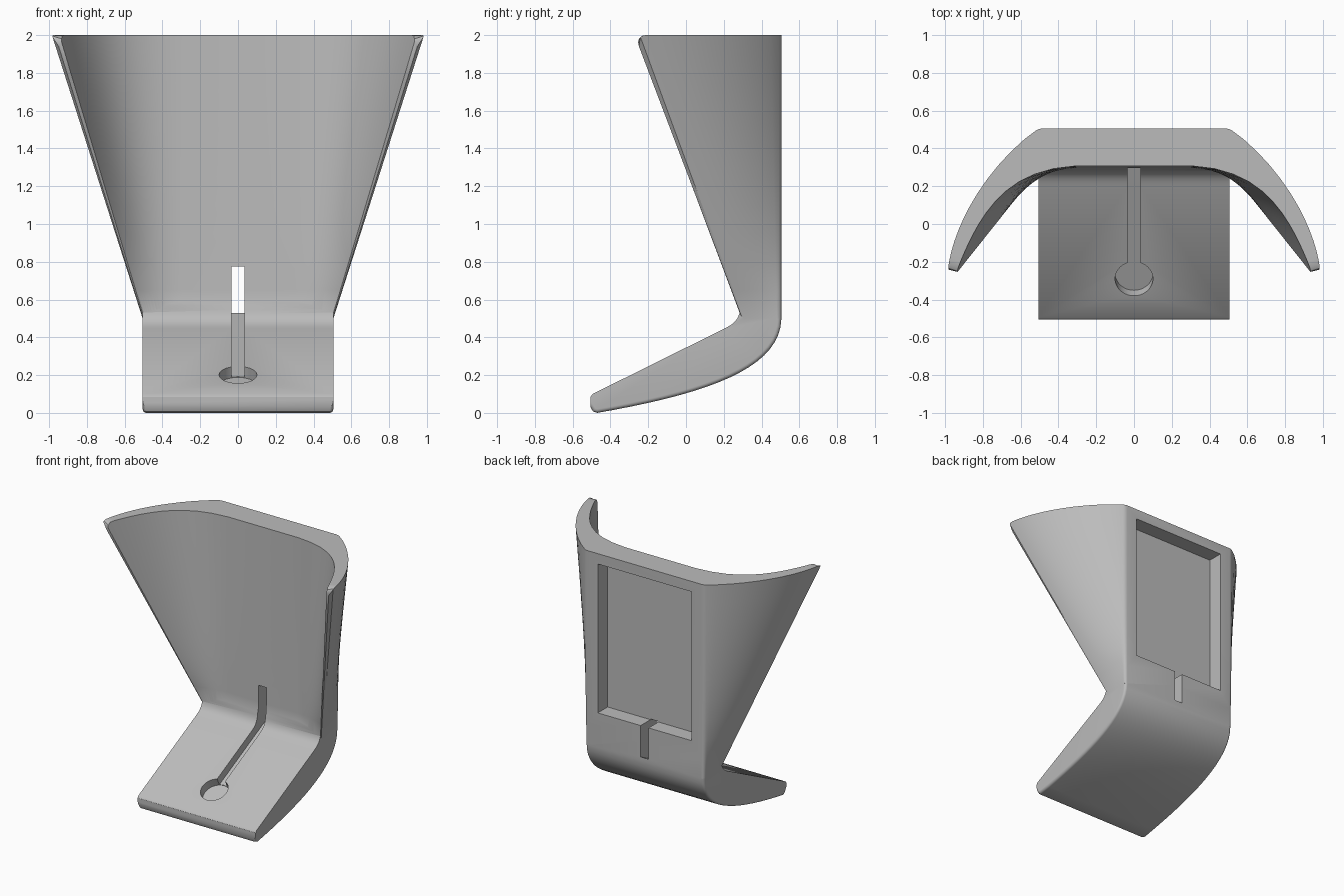
import bpy, bmesh, math
from mathutils import Vector

if "Cube" in bpy.data.objects:
    bpy.data.objects.remove(bpy.data.objects["Cube"])

HALF = 0.505          # half width of seat and flat back
BACK = 0.505          # y of the back face
SLOPE = 0.496         # rise of the seat top
N, ROWS = 14, 10      # wing columns and rows

grey = bpy.data.materials.new("light_grey")
grey.use_nodes = True
color = (0.5, 0.5, 0.5, 1)
grey.diffuse_color = color
grey.node_tree.nodes["Principled BSDF"].inputs["Base Color"].default_value = color


def bezier(a, b, c, d, t):
    a, b, c, d = map(Vector, (a, b, c, d))
    s = 1 - t
    return a * s**3 + b * (3 * s * s * t) + c * (3 * s * t * t) + d * t**3


def finish(bm, name):
    bmesh.ops.recalc_face_normals(bm, faces=bm.faces)
    mesh = bpy.data.meshes.new(name)
    bm.to_mesh(mesh)
    bm.free()
    mesh.materials.append(grey)
    obj = bpy.data.objects.new(name, mesh)
    bpy.context.collection.objects.link(obj)
    return obj


def prism(name, profile, half, round_count=0):
    """Extrude a (y, z) profile along x, rounding the rims of its first points."""
    bm = bmesh.new()
    left, right = [[bm.verts.new((x, y, z)) for y, z in profile] for x in (-half, half)]
    bm.faces.new(left)
    bm.faces.new(right)
    n = len(profile)
    for i in range(n):
        j = (i + 1) % n
        bm.faces.new((left[i], left[j], right[j], right[i]))
    if round_count:
        rims = [bm.edges.get((s[i], s[i + 1])) for s in (left, right) for i in range(round_count)]
        bmesh.ops.recalc_face_normals(bm, faces=bm.faces)
        bmesh.ops.bevel(bm, geom=rims, offset=0.02, segments=4, profile=0.5,
                        affect='EDGES', clamp_overlap=True)
    return finish(bm, name)


def boolean(obj, other, operation):
    mod = obj.modifiers.new(operation.lower(), 'BOOLEAN')
    mod.operation, mod.object, mod.solver = operation, other, 'EXACT'
    bpy.context.view_layer.objects.active = obj
    bpy.ops.object.modifier_apply(modifier=mod.name)
    bpy.data.objects.remove(other)


def build_backrest():
    """Loft from a plain slab at the seat to a wide curved section at the top."""
    columns = []      # pairs of bottom and top (x, y) for the +x half
    for i in range(N + 1):
        t = 1 - (1 - i / N) ** 1.7
        top = bezier((HALF, BACK), (0.72, 0.36), (0.95, 0.05), (0.985, -0.245), t)
        columns.append((Vector((HALF, BACK + (0.305 - BACK) * t)), top))
    columns.append((Vector((0.502, 0.298)), Vector((0.968, -0.272))))
    for i in range(N + 1):
        t = (i / N) ** 1.7
        top = bezier((0.945, -0.268), (0.82, 0.06), (0.68, 0.29), (0.3, 0.308), t)
        columns.append((Vector((0.497 + (0.3 - 0.497) * t, 0.295)), top))

    bm = bmesh.new()
    radius, tip_y = 0.06, -0.272

    def grid(side):
        cols = []
        for low, high in columns:
            # Rounded upper wing tip
            gap = min(max(radius - (high.y - tip_y), 0), radius)
            drop = radius - math.sqrt(radius**2 - gap**2)
            reach = 1 - drop / 1.5
            col = []
            for r in range(ROWS + 1):
                s = reach * r / ROWS
                p = low.lerp(high, s)
                col.append(bm.verts.new((side * p.x, p.y, 0.5 + 1.5 * s)))
            cols.append(col)
        return cols

    right, left = grid(1), grid(-1)
    ring = right + left[::-1]
    for a, b in zip(ring, ring[1:] + ring[:1]):
        for r in range(ROWS):
            bm.faces.new((a[r], b[r], b[r + 1], a[r + 1]))
    # Caps: strips across the wall thickness
    last = len(columns) - 1
    for r in (0, ROWS):
        for half in (right, left):
            for i in range(N):
                bm.faces.new((half[i][r], half[i + 1][r], half[last - i - 1][r], half[last - i][r]))
            bm.faces.new((half[N][r], half[N + 1][r], half[N + 2][r]))
        bm.faces.new((right[0][r], right[last][r], left[last][r], left[0][r]))
    # Soften the two back ridges
    bmesh.ops.recalc_face_normals(bm, faces=bm.faces)
    ridges = [bm.edges.get((h[0][r], h[0][r + 1])) for h in (right, left) for r in range(ROWS)]
    bmesh.ops.bevel(bm, geom=ridges, offset=0.018, segments=3, profile=0.5,
                    affect='EDGES', clamp_overlap=True)
    return finish(bm, "holder_body")


def floor_z(y):
    return 0.1 + SLOPE * (y + 0.495)


# Curved underside, blunt front lip, sloping seat and inner fillet
under = [bezier((BACK, 0.5), (0.5, 0.23), (0.1, 0.1), (-0.47, 0), i / 18) for i in range(19)]
lip = [(-0.493, 0.008), (-0.505, 0.03), (-0.505, 0.085), (-0.495, 0.1)]
fillet = [bezier((0.2, floor_z(0.2)), (0.26, 0.473), (0.285, 0.5), (0.29, 0.57), i / 8) for i in range(9)]
inside = [(0.31, 0.65), (0.4, 0.65), (0.4, 0.5)]
profile = [tuple(p) for p in under + lip + fillet + inside]
seat = prism("seat", profile, HALF, round_count=len(under) + 1)

body = build_backrest()
boolean(body, seat, 'UNION')

# Recessed pocket in the back
bpy.ops.mesh.primitive_cube_add(size=1, location=(0, BACK, 1.345))
pocket = bpy.context.object
pocket.scale = (0.8, 0.24, 1.15)
boolean(body, pocket, 'DIFFERENCE')

# Cable slot along the seat and through the wall
HOLE_Y, DEPTH = -0.29, 0.068
slot = prism("slot_cutter", [(HOLE_Y, floor_z(HOLE_Y) - DEPTH), (0.6, floor_z(0.6) - DEPTH),
                             (0.6, 0.775), (0.2, 0.775), (HOLE_Y, 0.5)], 0.034)
boolean(body, slot, 'DIFFERENCE')

# Round recess at the slot's front end
tilt = math.atan(SLOPE)
axis = Vector((0, -math.sin(tilt), math.cos(tilt)))
bpy.ops.mesh.primitive_cylinder_add(vertices=48, radius=0.1, depth=0.4, rotation=(tilt, 0, 0),
                                    location=Vector((0, HOLE_Y, floor_z(HOLE_Y))) + axis * 0.135)
boolean(body, bpy.context.object, 'DIFFERENCE')

# One colour and smooth curves with crisp edges
body.data.materials.clear()
body.data.materials.append(grey)
bpy.ops.object.select_all(action='DESELECT')
body.select_set(True)
bpy.context.view_layer.objects.active = body
bpy.ops.object.shade_smooth_by_angle(angle=math.radians(32))
